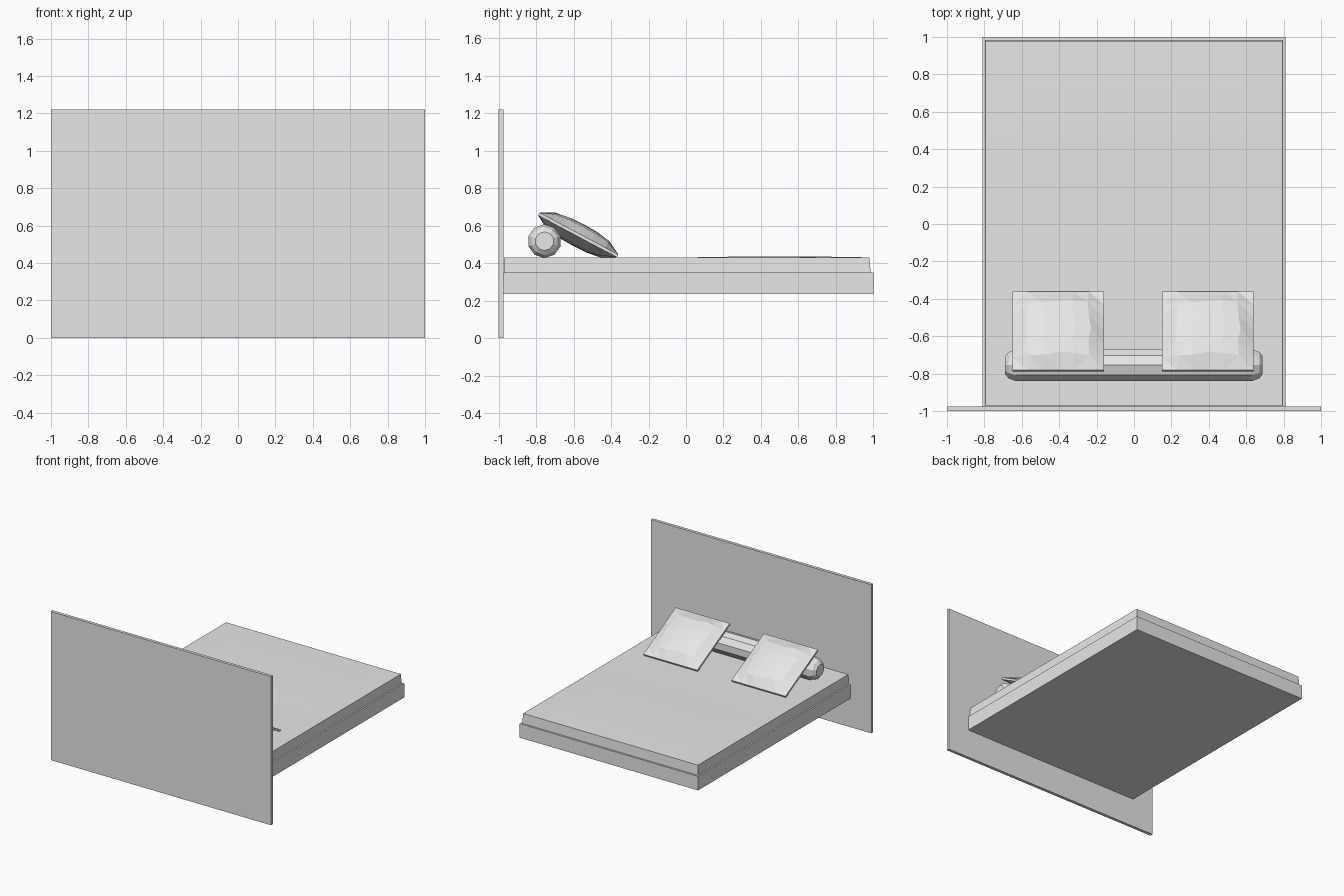
import bpy, bmesh, math, random
from mathutils import Matrix, Vector

if "Cube" in bpy.data.objects:
    bpy.data.objects.remove(bpy.data.objects["Cube"])
random.seed(4)

grey = bpy.data.materials.new("light_grey")
grey.use_nodes = True
grey.diffuse_color = (0.8, 0.8, 0.8, 1)
grey.node_tree.nodes["Principled BSDF"].inputs["Base Color"].default_value = grey.diffuse_color


def finish(name, bm):
    bmesh.ops.recalc_face_normals(bm, faces=bm.faces)
    mesh = bpy.data.meshes.new(name)
    bm.to_mesh(mesh)
    bm.free()
    mesh.materials.append(grey)
    obj = bpy.data.objects.new(name, mesh)
    bpy.context.collection.objects.link(obj)
    return obj


def box(bm, lo, hi):
    lo, hi = Vector(lo), Vector(hi)
    matrix = Matrix.Translation((lo + hi) / 2) @ Matrix.Diagonal((*(hi - lo), 1))
    return bmesh.ops.create_cube(bm, size=1, matrix=matrix)["verts"]


# Headboard panel and bed base
for name, lo, hi in (
    ("headboard", (-1, -1, 0), (1, -0.975, 1.22)),
    ("bed_base", (-0.81, -0.975, 0.235), (0.81, 1, 0.35)),
):
    bm = bmesh.new()
    box(bm, lo, hi)
    finish(name, bm)

# Mattress: slightly tapered, with a faint swell over the foot half
bm = bmesh.new()
box(bm, (-0.797, -0.97, 0.35), (0.797, 0.985, 0.43))
for v in bm.verts:
    if v.co.z > 0.4:
        v.co.x *= 0.996
        v.co.y -= 0.006 if v.co.y > 0 else 0
top = max(bm.faces, key=lambda f: f.calc_center_median().z)
bmesh.ops.subdivide_edges(bm, edges=list(top.edges), cuts=7, use_grid_fill=True)
for v in bm.verts:
    if v.co.z > 0.42 and v.co.y > 0 and abs(v.co.x) < 0.79:
        v.co.z += 0.006 * math.sin(math.pi * min(v.co.y, 0.98))
finish("mattress", bm)

# Bolster: ten-sided roll with rounded ends
SIDES = 10
bm = bmesh.new()
rings = []
for x, r in ((-0.69, 0.05), (-0.67, 0.074), (-0.63, 0.09),
             (0.63, 0.09), (0.67, 0.074), (0.688, 0.05)):
    ring = []
    for i in range(SIDES):
        a = math.tau * (i + 0.5) / SIDES
        ring.append(bm.verts.new((x, -0.755 + r * math.cos(a), 0.517 + r * math.sin(a))))
    rings.append(ring)
for a, b in zip(rings, rings[1:]):
    for i in range(SIDES):
        j = (i + 1) % SIDES
        bm.faces.new((a[i], a[j], b[j], b[i]))
bm.faces.new(rings[0])
bm.faces.new(rings[-1])
finish("bolster", bm)


# Pillow: two faceted cushions joined by a thin rim, leaning on the bolster
def pillow(name, x):
    random.seed(4)
    bm = bmesh.new()
    n, half_w, half_l = 6, 0.245, 0.238
    box(bm, (-half_w, -half_l, -0.008), (half_w, half_l, 0.008))
    for f in [f for f in bm.faces if abs(f.normal.z) > 0.9]:
        bmesh.ops.subdivide_edges(bm, edges=list(f.edges), cuts=n - 1, use_grid_fill=True)
    for v in bm.verts:
        u, w = abs(v.co.x) / half_w, abs(v.co.y) / half_l
        if max(u, w) < 0.99:
            swell = ((1 - u ** 2.4) * (1 - w ** 2.4)) ** 0.6
            v.co.z += math.copysign(0.056 * swell, v.co.z)
            v.co += Vector([random.uniform(-1, 1) * 0.012 for _ in "xy"] + [0])
    bmesh.ops.triangulate(bm, faces=[f for f in bm.faces if abs(f.normal.z) > 0.1])
    obj = finish(name, bm)
    obj.location = (x, -0.575, 0.55)
    obj.rotation_euler.x = math.radians(-28)


pillow("right_pillow", -0.405)
pillow("left_pillow", 0.395)
